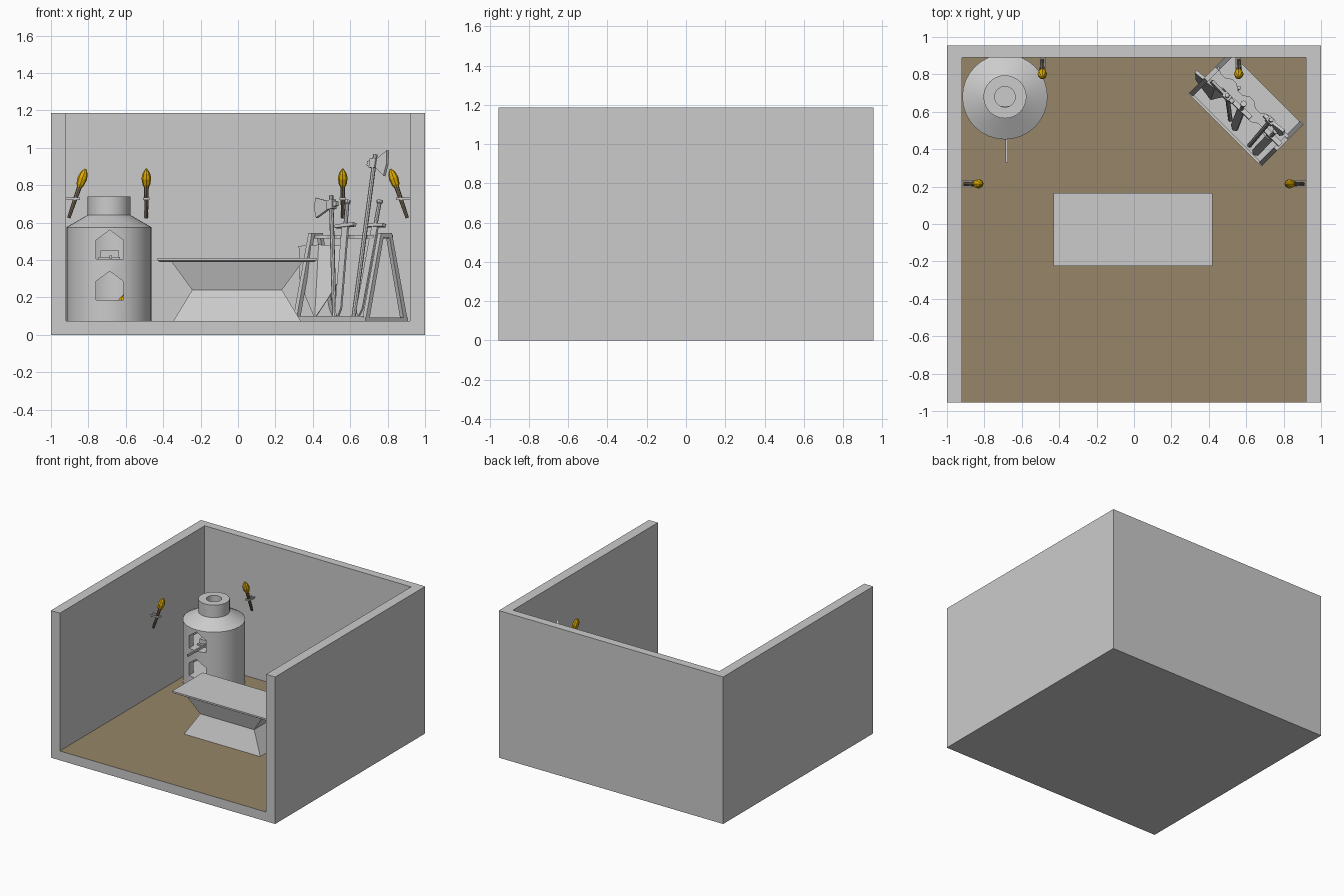
import bpy, bmesh, math
from mathutils import Matrix, Vector

if "Cube" in bpy.data.objects:
    bpy.data.objects.remove(bpy.data.objects["Cube"])

def material(name, col):
    m = bpy.data.materials.new(name)
    m.diffuse_color = (*col, 1)
    m.use_nodes = True
    m.node_tree.nodes["Principled BSDF"].inputs["Base Color"].default_value = m.diffuse_color
    return m

EARTH = material("earth", (0.31, 0.24, 0.14))
FLAME = material("flame", (0.75, 0.42, 0.0))
WOOD = material("wood", (0.22, 0.17, 0.11))

def mesh(name, verts, faces, mat=None, mx=None):
    me = bpy.data.meshes.new(name)
    me.from_pydata(verts, [], faces)
    bm = bmesh.new()
    bm.from_mesh(me)
    bmesh.ops.recalc_face_normals(bm, faces=bm.faces)
    bm.to_mesh(me)
    bm.free()
    ob = bpy.data.objects.new(name, me)
    bpy.context.collection.objects.link(ob)
    if mat:
        me.materials.append(mat)
    if mx:
        ob.matrix_world = mx
    return ob

def loft(name, rings, mat=None, mx=None, caps=True):
    n = len(rings[0])
    verts = [v for r in rings for v in r]
    faces = [(k*n + i, k*n + (i+1) % n, (k+1)*n + (i+1) % n, (k+1)*n + i)
             for k in range(len(rings) - 1) for i in range(n)]
    if caps:
        faces += [tuple(range(n)), tuple(range(len(verts) - n, len(verts)))]
    return mesh(name, verts, faces, mat, mx)

def rect(hx, hy, z, cx=0, cy=0):
    return [(cx-hx, cy-hy, z), (cx+hx, cy-hy, z), (cx+hx, cy+hy, z), (cx-hx, cy+hy, z)]

def box(name, x0, x1, y0, y1, z0, z1, mat=None, mx=None):
    c = ((x1-x0)/2, (y1-y0)/2)
    m = ((x0+x1)/2, (y0+y1)/2)
    return loft(name, [rect(*c, z0, *m), rect(*c, z1, *m)], mat, mx)

def prism_y(name, pts, y0, y1, mat=None, mx=None):
    return loft(name, [[(x, y, z) for x, z in pts] for y in (y0, y1)], mat, mx)

def lathe(name, prof, n, mat=None, mx=None, caps=True):
    rings = [[(r*math.cos(2*math.pi*i/n), r*math.sin(2*math.pi*i/n), z) for i in range(n)] for r, z in prof]
    return loft(name, rings, mat, mx, caps)

def smooth(ob):
    bpy.ops.object.select_all(action='DESELECT')
    bpy.context.view_layer.objects.active = ob
    ob.select_set(True)
    bpy.ops.object.shade_smooth_by_angle(angle=math.radians(30))

# Room: open front and top, earth floor
def corners(x, y0, y1, z0, z1):
    return [(-x, y0, z0), (x, y0, z0), (x, y1, z0), (-x, y1, z0),
            (-x, y0, z1), (x, y0, z1), (x, y1, z1), (-x, y1, z1)]
room = mesh("room", corners(1, -.955, .955, 0, 1.185) + corners(.92, -.955, .89, .075, 1.185),
            [(0, 1, 2, 3), (0, 3, 7, 4), (1, 2, 6, 5), (2, 3, 7, 6),
             (0, 1, 5, 13, 9, 8, 12, 4), (4, 12, 15, 14, 13, 5, 6, 7),
             (8, 11, 15, 12), (9, 10, 14, 13), (10, 11, 15, 14), (8, 9, 10, 11)])
room.data.materials.append(None)
room.data.materials.append(EARTH)
room.data.polygons[9].material_index = 1

# Anvil-like workbench with a narrow waist
loft("anvil", [rect(.34, .165, .075, -.005, -.03), rect(.24, .1, .24, -.005, -.03),
               rect(.35, .145, .39, -.005, -.03)])
loft("anvil_top", [rect(.41, .18, .388, -.005, -.03), rect(.425, .195, .397, -.005, -.03),
                   rect(.425, .195, .41, -.005, -.03)])

# Furnace: hollow turned body with two house-shaped openings
F = Matrix.Translation((-.69, .68, 0))
prof = [(.228, .075), (.228, .575), (.115, .64), (.115, .74), (.055, .74), (.055, .61), (.175, .56), (.175, .075), (.228, .075)]
furnace = lathe("furnace", prof, 32, mx=F, caps=False)
bm = bmesh.new()
bm.from_mesh(furnace.data)
bmesh.ops.remove_doubles(bm, verts=bm.verts, dist=1e-5)
bmesh.ops.recalc_face_normals(bm, faces=bm.faces)
bm.to_mesh(furnace.data)
bm.free()
for z in (.185, .405):
    cut = prism_y("opening_cutter", [(-.76, z), (-.612, z), (-.612, z+.1), (-.686, z+.155), (-.76, z+.1)], .4, .68)
    cut.hide_render = True
    cut.hide_set(True)
    b = furnace.modifiers.new("opening", 'BOOLEAN')
    b.object = cut
    b.operation = 'DIFFERENCE'
    b.solver = 'EXACT'
smooth(furnace)
lathe("ember_bed", [(.18, .1), (.18, .184)], 32, mx=F)
lathe("furnace_shelf", [(.18, .38), (.18, .404)], 32, mx=F)
lathe("ember", [(.03, .184), (.02, .2), (.003, .215)], 6, FLAME, Matrix.Translation((-.61, .62, 0)))
# Hot piece resting in the upper opening
box("hot_piece_bar", -.687, -.675, .33, .63, .408, .425)
box("hot_piece_block", -.735, -.635, .56, .63, .404, .45)
box("hot_piece_plate", -.745, -.63, .54, .56, .404, .415)

# Wall torches
for x, y, deg in ((-.49, .89, 0), (.56, .89, 0), (-.92, .215, 90), (.92, .215, -90)):
    W = Matrix.Translation((x, y, 0)) @ Matrix.Rotation(math.radians(deg), 4, 'Z')
    T = W @ Matrix.Translation((0, -.015, .625)) @ Matrix.Rotation(math.radians(19), 4, 'X')
    lathe("torch_handle", [(.009, 0), (.013, .175)], 8, WOOD, T)
    lathe("torch_head", [(.011, .17), (.021, .19), (.026, .225), (.019, .255), (.005, .277)], 8, FLAME, T)
    for s in (-1, 1):
        box("torch_bracket", s*.014-.004, s*.014+.004, -.075, 0, .722, .734, mx=W)
    box("torch_bracket_bar", -.018, .018, -.075, -.067, .722, .734, mx=W)

# Weapon rack across the back right corner
R = Matrix.Translation((.60, .615, 0)) @ Matrix.Rotation(math.radians(-45), 4, 'Z')
for x in (-.262, .262):
    for s in (-1, 1):
        loft("rack_leg", [rect(.013, .014, .075, x, s*.146), rect(.013, .012, .54, x, s*.03)], mx=R)
    box("rack_end_top", x-.013, x+.013, -.042, .042, .52, .545, mx=R)
    box("rack_end_foot", x-.013, x+.013, -.16, .16, .075, .093, mx=R)
box("rack_base", -.25, .25, -.155, .155, .075, .088, mx=R)
# Top board with notched edges
edge = [(-.265 + .53*i/16, .06 - (.022 if i % 4 in (1, 2) else 0)) for i in range(17)]
outline = edge + [(x, y-.07) for x, y in reversed(edge)]
loft("rack_notched_board", [[(x, y, z) for x, y in outline] for z in (.515, .535)], mx=R)
box("rack_lip", -.255, .255, -.16, -.145, .075, .1, mx=R)

def lean(p0, p1):
    p0, p1 = Vector(p0), Vector(p1)
    z = (p1 - p0).normalized()
    y = z.cross(Vector((1, 0, 0))).normalized()
    x = y.cross(z)
    m = Matrix((x, y, z)).transposed().to_4x4()
    m.translation = p0
    return R @ m, (p1 - p0).length

# Axes: handle plus flared blade on one or both sides
def axe(p0, p1, side, reach, flare):
    M, L = lean(p0, p1)
    lathe("axe_handle", [(.012, 0), (.012, L)], 8, mx=M)
    h = L - .05
    box("axe_socket", -.022, .022, -.016, .016, h-.025, h+.025, mx=M)
    pts = [(side*.015, h-.02), (side*reach, h-flare), (side*(reach+.012), h), (side*reach, h+flare), (side*.015, h+.02)]
    prism_y("axe_blade", pts, -.008, .008, mx=M)
    prism_y("axe_poll", [(0, h-.02), (0, h+.02), (-side*.045, h+.012), (-side*.045, h-.012)], -.01, .01, mx=M)

axe((.15, -.125, .09), (.135, .055, .965), 1, .09, .07)
axe((-.02, -.1, .09), (-.125, -.02, .745), -1, .11, .055)

# Swords standing on their tips
for p0, p1 in (((.2, -.14, .09), (.195, .03, .72)), ((.03, -.125, .09), (-.03, .01, .72))):
    M, L = lean(p0, p1)
    g = L - .14
    prism_y("sword_blade", [(0, 0), (.022, .05), (.022, g), (-.022, g), (-.022, .05)], -.006, .006, mx=M)
    box("sword_guard", -.068, .068, -.013, .013, g-.008, g+.01, mx=M)
    lathe("sword_grip", [(.011, g), (.011, L-.02), (.017, L-.015), (.017, L)], 8, mx=M)

# Shield leaning at the left end of the rack
S = (Matrix.Translation((.41, .665, .095)) @ Matrix.Rotation(math.radians(-20), 4, 'Z')
     @ Matrix.Rotation(math.radians(-9), 4, 'X'))
rows = [(.392, .13), (.33, .122), (.2, .11), (.1, .06), (0, .004)]
verts = [(sx*w, abs(sx)*w*.35, z) for z, w in rows for sx in (-1, 0, 1)]
faces = [(3*k+i, 3*k+i+1, 3*k+i+4, 3*k+i+3) for k in range(4) for i in range(2)]
shield = mesh("shield", verts, faces, mx=S)
shield.modifiers.new("thickness", 'SOLIDIFY').thickness = .018
